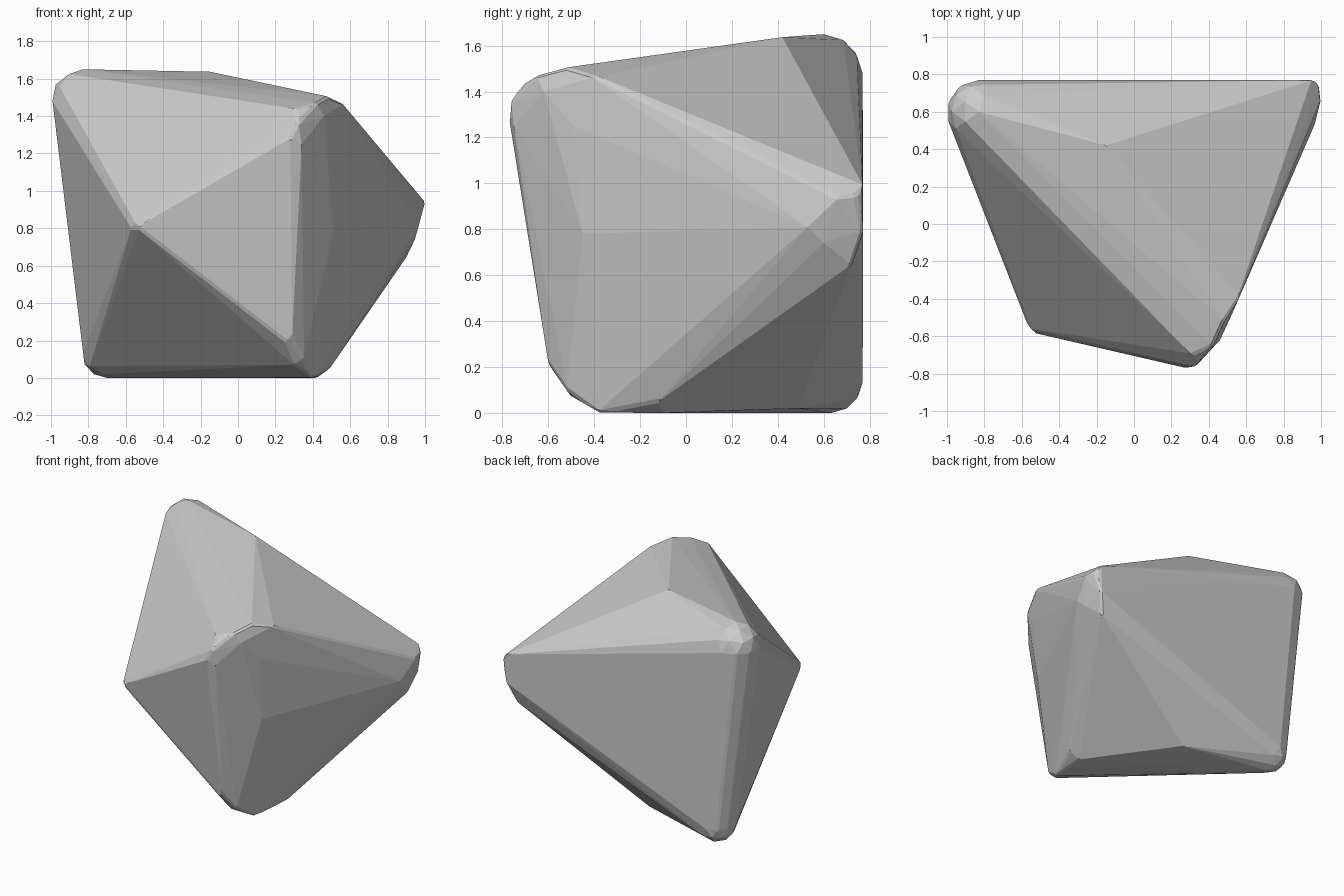
import bpy, bmesh
from mathutils import Vector, Matrix

if "Cube" in bpy.data.objects:
    bpy.data.objects.remove(bpy.data.objects["Cube"])

# Worn corners of the boulder, as small groups of points
corners = {
    "front_left": [(-0.55, -0.56, 0.83), (-0.53, -0.585, 0.80), (-0.57, -0.535, 0.80), (-0.50, -0.59, 0.83)],
    "front_top": [(0.28, -0.77, 1.28), (0.32, -0.765, 1.36), (0.31, -0.70, 1.44), (0.42, -0.65, 1.47),
                  (0.48, -0.52, 1.505), (0.56, -0.40, 1.47), (0.46, -0.62, 1.40), (0.52, -0.49, 1.25),
                  (0.34, -0.75, 1.25)],
    "front_low": [(0.25, -0.59, 0.20), (0.29, -0.60, 0.22), (0.35, -0.52, 0.10), (0.40, -0.38, 0.0),
                  (0.30, -0.50, 0.07), (0.49, -0.12, 0.05), (0.42, -0.10, 0.0)],
    "right_ridge": [(0.51, -0.45, 0.78)],
    "right_tip": [(1.0, 0.66, 0.94), (0.96, 0.77, 0.98), (0.99, 0.74, 0.95), (0.965, 0.53, 0.81),
                  (0.945, 0.60, 0.74), (0.90, 0.72, 0.645), (0.95, 0.77, 0.79)],
    "top_ridge": [(-0.15, 0.42, 1.637)],
    "underside": [(-0.04, 0.49, 0.02)],
}
# Fully rounded corners: centre and radius
round_corners = [((-0.83, 0.60, 1.48), 0.17), ((-0.70, 0.635, 0.135), 0.135)]

# Wrap everything in a convex skin
bm = bmesh.new()
for group in corners.values():
    for p in group:
        bm.verts.new(p)
for centre, radius in round_corners:
    bmesh.ops.create_icosphere(bm, subdivisions=2, radius=radius,
                               matrix=Matrix.Translation(Vector(centre)))
bmesh.ops.delete(bm, geom=bm.edges[:], context='EDGES_FACES')
hull = bmesh.ops.convex_hull(bm, input=bm.verts[:])
loose = [v for v in bm.verts if not v.link_faces]
bmesh.ops.delete(bm, geom=loose, context='VERTS')
bmesh.ops.recalc_face_normals(bm, faces=bm.faces[:])

mesh = bpy.data.meshes.new("boulder")
bm.to_mesh(mesh)
bm.free()
boulder = bpy.data.objects.new("boulder", mesh)
bpy.context.collection.objects.link(boulder)

# Slightly chamfer the hard ridges
bevel = boulder.modifiers.new("worn_edges", 'BEVEL')
bevel.width = 0.012
bevel.segments = 1
bevel.limit_method = 'ANGLE'
bevel.angle_limit = 0.6
